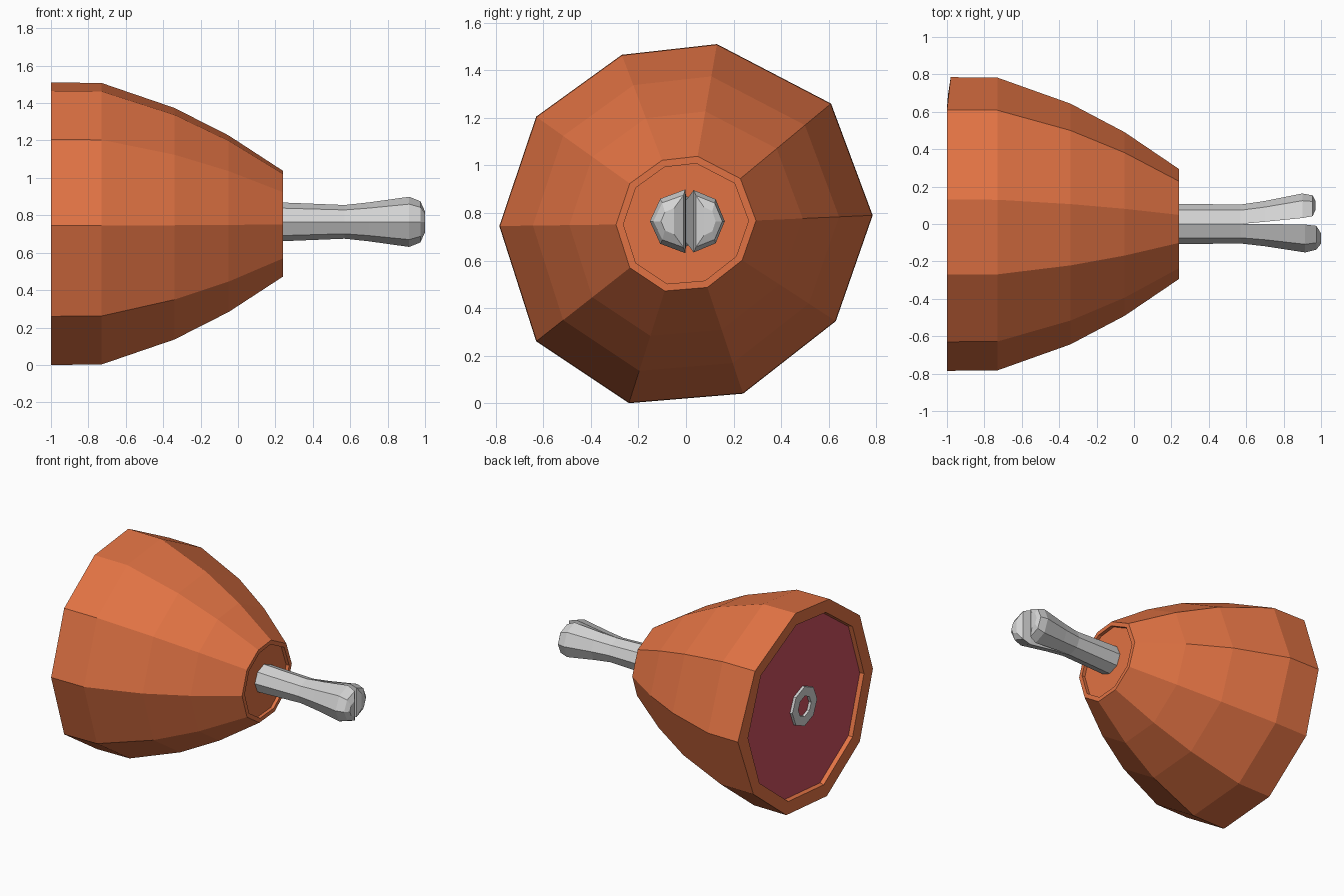
import bpy, bmesh, math

if "Cube" in bpy.data.objects:
    bpy.data.objects.remove(bpy.data.objects["Cube"])

CZ = 0.755  # height of the ham's axis


def material(name, rgb):
    m = bpy.data.materials.new(name)
    m.diffuse_color = (*rgb, 1)
    m.use_nodes = True
    m.node_tree.nodes["Principled BSDF"].inputs["Base Color"].default_value = m.diffuse_color
    return m


SKIN = material("roast orange", (0.75, 0.17, 0.057))
MEAT = material("raw red", (0.60, 0.08, 0.115))
BONE = material("bone grey", (0.65, 0.65, 0.65))


def loft(name, rings, mats):
    """Skin a list of equal-length rings; the last cap gets the last material."""
    bm = bmesh.new()
    vs = [[bm.verts.new(p) for p in ring] for ring in rings]
    n = len(vs[0])
    for a, b in zip(vs, vs[1:]):
        for i in range(n):
            j = (i + 1) % n
            bm.faces.new((a[i], a[j], b[j], b[i]))
    bm.faces.new(vs[0])
    end = bm.faces.new(vs[-1])
    end.material_index = len(mats) - 1
    bmesh.ops.recalc_face_normals(bm, faces=bm.faces)
    me = bpy.data.meshes.new(name)
    bm.to_mesh(me)
    bm.free()
    for m in mats:
        me.materials.append(m)
    ob = bpy.data.objects.new(name, me)
    bpy.context.collection.objects.link(ob)
    return ob


# Ham body: slightly uneven ten-sided outline, scaled along x
OUTLINE = [(-0.27, 1.465), (0.13, 1.51), (0.61, 1.26), (0.785, 0.79), (0.63, 0.345),
           (0.24, 0.04), (-0.24, 0.0), (-0.63, 0.26), (-0.785, 0.745), (-0.63, 1.205)]


def ham_ring(x, s):
    return [(x + (0.02 if x == -1 and i == 3 else 0), y * s, CZ + (z - CZ) * s)
            for i, (y, z) in enumerate(OUTLINE)]


# shank recess, outer skin, back rim, cut meat face
STATIONS = [(0.215, 0.335), (0.24, 0.335), (0.24, 0.375), (-0.05, 0.625), (-0.34, 0.82),
            (-0.73, 0.997), (-1.0, 1.0), (-0.995, 0.875), (-0.965, 0.865)]
loft("ham_body", [ham_ring(x, s) for x, s in STATIONS], [SKIN, MEAT])


# Cut bone end with marrow
def octagon(x, r):
    return [(x, r * math.cos(k * math.pi / 4), CZ + 0.005 + r * math.sin(k * math.pi / 4))
            for k in range(8)]


loft("cut_bone_ring", [octagon(-0.94, 0.147), octagon(-0.985, 0.147),
                       octagon(-0.985, 0.076), octagon(-0.95, 0.076)], [BONE, MEAT])


# Shank bone: two half-octagon prongs that part towards the tip
def half_ring(x, y_in, y_out, h, side):
    pts = []
    for k in range(5):
        a = math.pi / 2 - k * math.pi / 4
        pts.append((x, side * (y_in + (y_out - y_in) * math.cos(a)), CZ + 0.01 + h * math.sin(a)))
    return pts


SHAFT = [(0.2, 0.0, 0.108, 0.105), (0.57, 0.0, 0.104, 0.09)]
LEFT = SHAFT + [(0.7, 0.012, 0.123, 0.104), (0.9, 0.032, 0.163, 0.131),
                (0.955, 0.042, 0.153, 0.108), (0.97, 0.075, 0.125, 0.06)]
RIGHT = SHAFT + [(0.7, 0.0, 0.119, 0.104), (0.915, 0.003, 0.152, 0.134),
                 (0.975, 0.01, 0.137, 0.11), (1.0, 0.05, 0.105, 0.055)]
for name, prong, side in (("left_bone_prong", LEFT, 1), ("right_bone_prong", RIGHT, -1)):
    loft(name, [half_ring(*s, side) for s in prong], [BONE])
